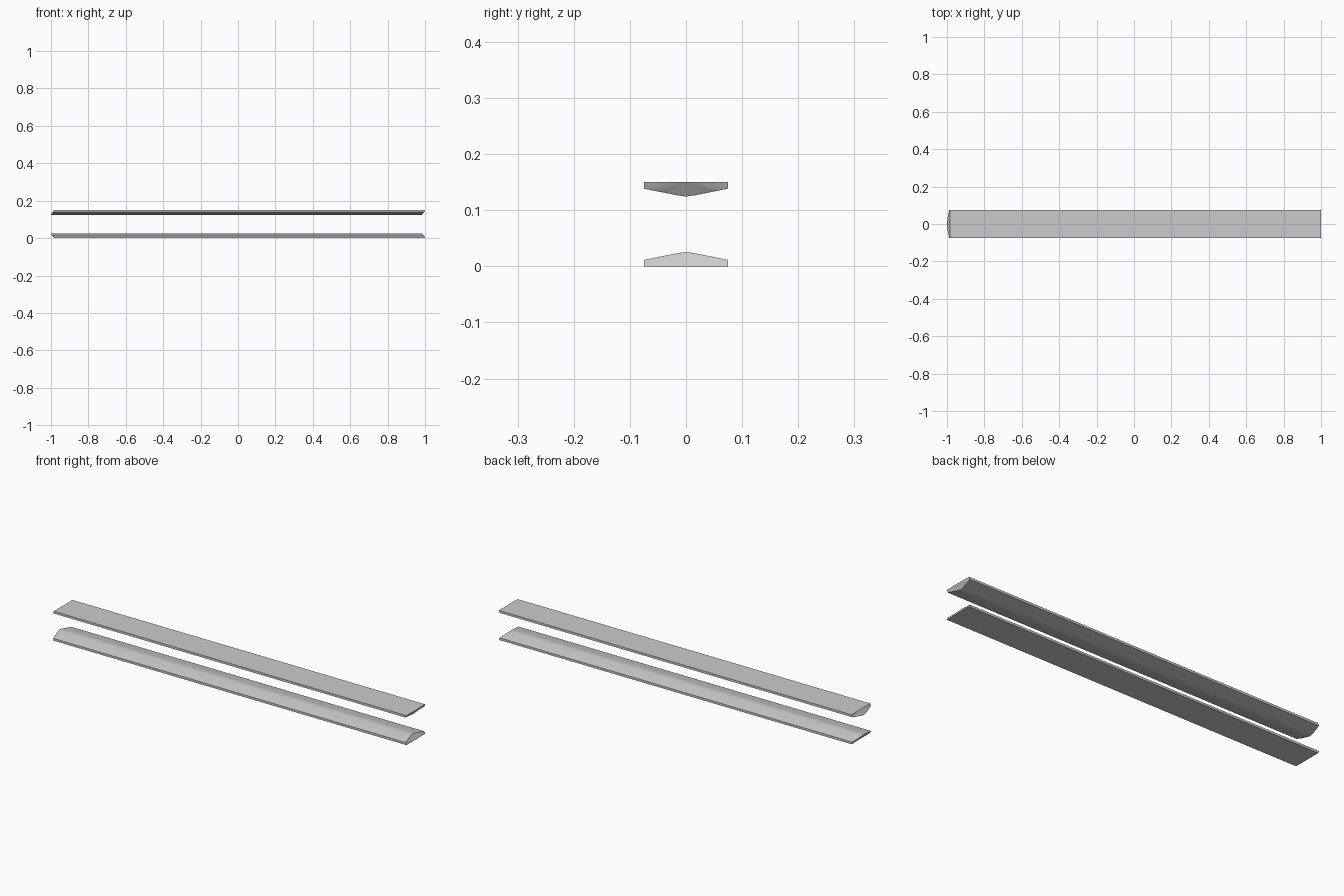
import bpy, bmesh

if "Cube" in bpy.data.objects:
    bpy.data.objects.remove(bpy.data.objects["Cube"])

# Half cross-section: (y, z, end shift along x)
HALF = [(0.075, 0.0, 0.0), (0.075, 0.0115, 0.004), (0.045, 0.0175, 0.011),
        (0.015, 0.0235, 0.0155), (0.0, 0.0255, 0.0165)]
LEFT, RIGHT = -0.9835, 1.0


def strip(name, flipped=False):
    """Shallow ridged strip whose ends follow the ridge: nose left, notch right."""
    section = HALF + [(-y, z, s) for y, z, s in reversed(HALF[:-1])]
    bm = bmesh.new()
    rings = []
    for x in (LEFT, RIGHT):
        rings.append([bm.verts.new((x - s, y, 0.15 - z if flipped else z))
                      for y, z, s in section])
    a, b = rings
    n = len(section)
    for i in range(n):
        j = (i + 1) % n
        bm.faces.new((a[i], a[j], b[j], b[i]))
    # End caps fan out from the middle of the flat edge
    for ring in rings:
        mid = bm.verts.new((ring[0].co + ring[-1].co) / 2)
        for i in range(n - 1):
            bm.faces.new((ring[i], ring[i + 1], mid))
    # Close the flat side through the cap midpoints
    flat = [f for f in bm.faces if {a[0], a[-1], b[0], b[-1]} == set(f.verts)]
    bmesh.ops.delete(bm, geom=flat, context='FACES_ONLY')
    bm.verts.ensure_lookup_table()
    m0, m1 = bm.verts[-2], bm.verts[-1]
    bm.faces.new((a[0], m0, m1, b[0]))
    bm.faces.new((m0, a[-1], b[-1], m1))
    bmesh.ops.remove_doubles(bm, verts=bm.verts, dist=1e-6)
    loose = [e for e in bm.edges if not e.link_faces]
    bmesh.ops.delete(bm, geom=loose, context='EDGES')
    bmesh.ops.recalc_face_normals(bm, faces=bm.faces)
    mesh = bpy.data.meshes.new(name)
    bm.to_mesh(mesh)
    bm.free()
    obj = bpy.data.objects.new(name, mesh)
    bpy.context.collection.objects.link(obj)
    bpy.ops.object.select_all(action='DESELECT')
    obj.select_set(True)
    bpy.context.view_layer.objects.active = obj
    bpy.ops.object.shade_smooth_by_angle(angle=0.6)
    return obj


# Lower strip ridge up, upper strip ridge down
strip("lower_strip")
strip("upper_strip", flipped=True)
